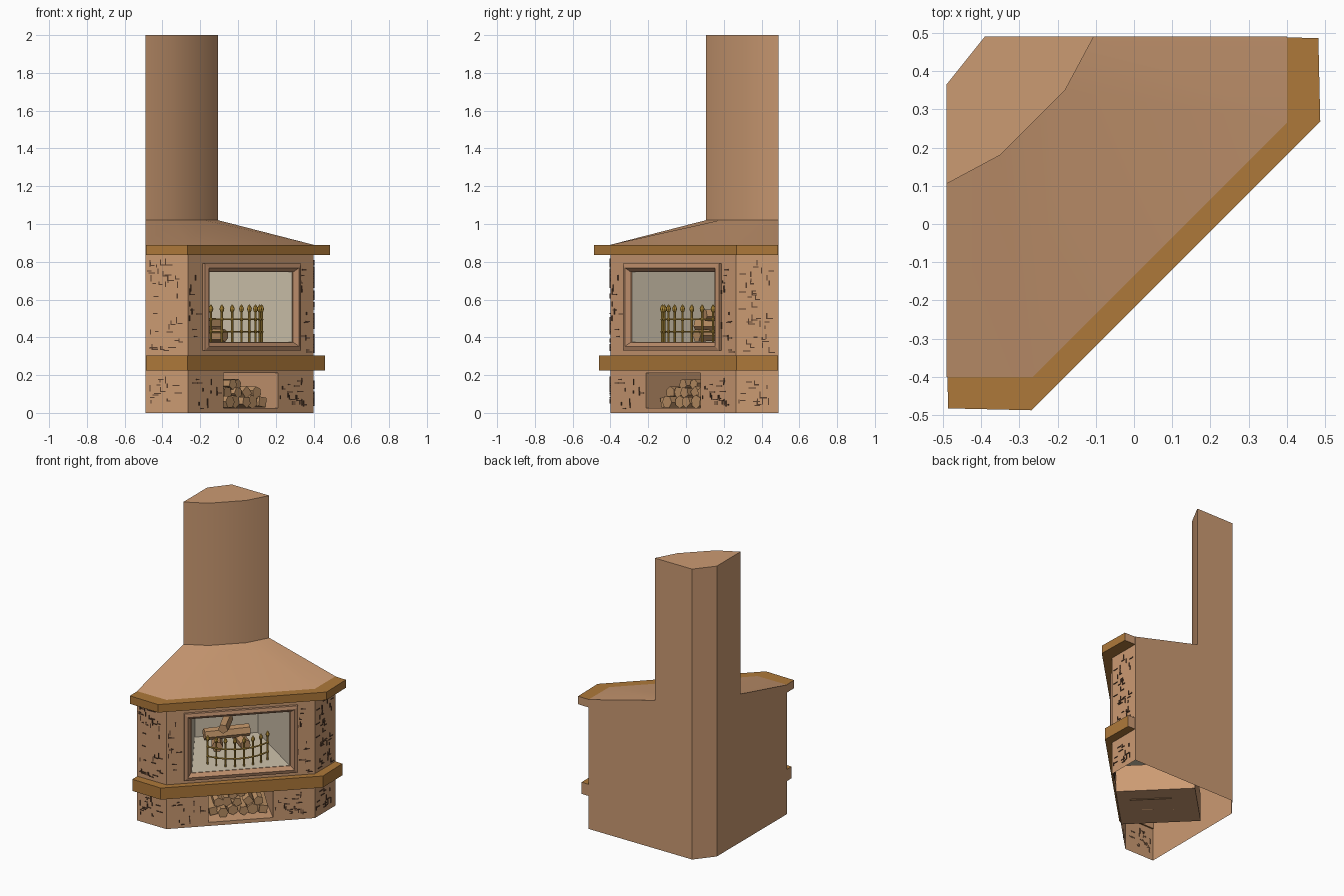
import bpy, math, random
from mathutils import Vector

if "Cube" in bpy.data.objects:
    bpy.data.objects.remove(bpy.data.objects["Cube"])

random.seed(4)
R2 = math.sqrt(2)
FACE = -0.0955            # depth of the diagonal front


def mat(name, rgb):
    m = bpy.data.materials.new(name)
    m.diffuse_color = (*rgb, 1)
    m.use_nodes = True
    m.node_tree.nodes["Principled BSDF"].inputs["Base Color"].default_value = m.diffuse_color
    return m


TAN = mat("tan_plaster", (0.60, 0.325, 0.17))
WOOD = mat("mantel_wood", (0.42, 0.19, 0.042))
FRAME = mat("frame_brown", (0.50, 0.265, 0.145))
CRACK = mat("dark_mortar", (0.10, 0.05, 0.028))
LINING = mat("beige_lining", (0.62, 0.54, 0.41))
LOG = mat("log_brown", (0.50, 0.28, 0.13))
GOLD = mat("gold", (0.55, 0.33, 0.05))


def P(t, s, z):
    """Along the diagonal front (t), depth towards the corner (s), height."""
    return Vector(((t - s) / R2, (t + s) / R2, z))


def mesh(name, verts, faces, *mats):
    me = bpy.data.meshes.new(name)
    me.from_pydata([tuple(v) for v in verts], [], faces)
    for m in mats:
        me.materials.append(m)
    me.update()
    ob = bpy.data.objects.new(name, me)
    bpy.context.collection.objects.link(ob)
    return ob


def loft(rings, skip=()):
    n = len(rings[0])
    verts = [v for r in rings for v in r]
    faces = []
    for k in range(len(rings) - 1):
        for i in range(n):
            if (k, i) not in skip:
                j = (i + 1) % n
                faces.append((k * n + i, k * n + j, (k + 1) * n + j, (k + 1) * n + i))
    return verts, faces


class Parts:
    """Collects many small solids into one mesh."""
    def __init__(self):
        self.v, self.f = [], []

    def add(self, v, f):
        o = len(self.v)
        self.v += v
        self.f += [tuple(i + o for i in q) for q in f]

    def tube(self, a, b, radii, sides, twist=0.0):
        a, b = Vector(a), Vector(b)
        d = (b - a).normalized()
        u = d.cross(Vector((0, 0, 1)) if abs(d.z) < 0.9 else Vector((1, 0, 0))).normalized()
        w = d.cross(u)
        rings = []
        for k, r in enumerate(radii):
            c = a.lerp(b, k / (len(radii) - 1))
            rings.append([c + (u * math.cos(x) + w * math.sin(x)) * r for x in
                          (twist + 2 * math.pi * i / sides for i in range(sides))])
        v, f = loft(rings)
        f += [tuple(range(sides))[::-1], tuple(range(len(v) - sides, len(v)))]
        self.add(v, f)

    def build(self, name, m):
        return mesh(name, self.v, self.f, m)


# Plaster shell: walls, sloping hood and corner chimney
BODY = [(-.49, -.4), (-.265, -.4), (.4, .265), (.4, .49), (-.39, .49), (-.49, .365)]
FLUE = [(-.49, .105), (-.35, .18), (-.18, .35), (-.105, .49), (-.39, .49), (-.49, .365)]
rings = [[(x, y, z) for x, y in pl] for pl, z in ((BODY, 0), (BODY, .89), (FLUE, 1.02), (FLUE, 2))]
v, f = loft(rings, skip={(0, 1)})
f.append(tuple(range(18, 24)))
shell = mesh("fireplace_shell", v, f, TAN)
for p in shell.data.polygons:   # soften the rounded chimney front
    c = p.center
    p.use_smooth = 1.1 < c.z < 1.9
shell.select_set(True)
bpy.context.view_layer.objects.active = shell
bpy.ops.object.shade_smooth_by_angle(angle=math.radians(20))

# Diagonal front wall with two openings
T = [-.4702, -.31, -.205, .205, .31, .4702]
Z = [0, .025, .21, .375, .745, .89]
v = [P(t, FACE, z) for z in Z for t in T]
f = []
for r in range(5):
    for c in range(5):
        hole = (r == 1 and c == 2) or (r == 3 and 1 <= c <= 3)
        if not hole:
            a = r * 6 + c
            f.append((a, a + 1, a + 7, a + 6))
mesh("front_wall", v, f, TAN)


def cavity(name, hw0, hw1, z0, z1, z1_back, s1, m):
    """Open-fronted box running back from the diagonal front."""
    v = [P(sx * hw, s, z) for hw, s, zt in ((hw0, FACE, z1), (hw1, s1, z1_back))
         for sx, z in ((-1, z0), (1, z0), (1, zt), (-1, zt))]
    mesh(name, v, [(0, 1, 5, 4), (1, 2, 6, 5), (2, 3, 7, 6), (3, 0, 4, 7), (4, 5, 6, 7)], m)


cavity("log_niche", .205, .205, .025, .21, .21, .40, TAN)
cavity("firebox_lining", .31, .20, .375, .745, .745, .42, LINING)

# Moulded frame around the firebox
loops = [(.36, 0), (.36, -.018), (.338, -.024), (.318, -.004), (.31, .01)]
rings = [[P(sx * h, FACE + d, .56 + sz * (h - .13 + .0 if h > .311 else .185))
          for sx, sz in ((-1, -1), (1, -1), (1, 1), (-1, 1))] for h, d in loops]
v, f = loft(rings)
mesh("firebox_frame", v, f, FRAME)


# Mantel and shelf bands: wrap the three front sides, plaster on the back edges
def band(name, off, z0, z1):
    o = off
    outer = [(-.486, -.4 - o + .005), (-.265 - o * .03, -.4 - o), (.4 + o, .265 + o * .03),
             (.4 + o - .005, .486)]
    inner = [(.39, .488), (.39, .269), (-.269, -.39), (-.488, -.39)]
    pl = outer + inner
    v, f = loft([[(x, y, z) for x, y in pl] for z in (z0, z1)])
    for a, b, c, d in ((0, 1, 6, 7), (1, 2, 5, 6), (2, 3, 4, 5)):
        f += [(d, c, b, a), (a + 8, b + 8, c + 8, d + 8)]
    ob = mesh(name, v, f, WOOD, TAN)
    for p in ob.data.polygons:
        p.material_index = int(p.normal.y > .9 or p.normal.x < -.9)


band("mantel", .087, .835, .89)
band("lower_shelf", .06, .225, .305)

# Mortar cracks: thin plates scattered over the three stone faces
cracks = Parts()


def plate(o, d, n, u0, u1, z0, z1):
    pts = [o + d * u + n * h + Vector((0, 0, z)) for h in (-.002, .004)
           for u, z in ((u0, z0), (u1, z0), (u1, z1), (u0, z1))]
    v, f = loft([pts[:4], pts[4:]])
    cracks.add(v, f + [(4, 5, 6, 7)])


def stone_face(a, b, blocked):
    a, b = Vector((*a, 0)), Vector((*b, 0))
    w = (b - a).length
    d = (b - a) / w
    n = Vector((d.y, -d.x, 0))
    for z0, z1 in ((.015, .215), (.315, .825)):
        for _ in range(int(w * (z1 - z0) * 330)):
            ln, th = random.uniform(.018, .042), .0055
            u, z = random.uniform(.008, w - .05), random.uniform(z0, z1 - .04)
            if any(p - .045 < u < q and r - .042 < z < t for p, q, r, t in blocked):
                continue
            kind = random.random()
            if kind < .65:
                plate(a, d, n, u, u + ln, z, z + th)
            if kind > .4:
                plate(a, d, n, u, u + th, z, z + ln * .9)


stone_face(BODY[0], BODY[1], [])
stone_face(BODY[1], BODY[2], [(.11, .83, .335, .785), (.265, .675, .02, .21)])
stone_face(BODY[2], BODY[3], [])
cracks.build("mortar_cracks", CRACK)

# Curved fire guard with spear-topped posts
guard = Parts()
rad, mid, half = .293, .236, .705


def arc(k, z):
    x = -half + 2 * half * k
    return P(rad * math.sin(x), mid - rad * math.cos(x), z)


for i in range(8):
    guard.tube(arc(i / 7, .375), arc(i / 7, .54), [.006] * 2, 8)
    guard.tube(arc(i / 7, .528), arc(i / 7, .574), [.004, .010, .013, .009, .002], 8)
    for z in (.43, .495):
        guard.tube(arc(i / 7, z - .009), arc(i / 7, z + .009), [.006, .010, .006], 8)
for z in (.43, .495):
    for i in range(14):
        guard.tube(arc(i / 14, z), arc((i + 1) / 14, z), [.005] * 2, 6)
guard.build("fire_guard", GOLD)

# Logs burning in the firebox
fire = Parts()
fire.tube(P(-.10, .18, .41), P(-.07, .36, .41), [.036, .034], 6)
fire.tube(P(.08, .18, .41), P(.05, .36, .41), [.035, .036], 6, .4)
fire.tube(P(-.17, .26, .465), P(.12, .28, .465), [.038, .04], 6, .2)
fire.tube(P(-.06, .20, .52), P(.0, .36, .525), [.033, .035], 5, .3)
fire.build("fire_logs", LOG)

# Split logs stacked in the niche
stack = Parts()
for row, (n, z, r) in enumerate(((6, .058, .036), (5, .108, .034), (2, .152, .03))):
    for i in range(n):
        t = (i - (n - 1) / 2) * .064 + random.uniform(-.006, .006)
        rr = r * random.uniform(.88, 1.05)
        s = random.uniform(-.05, .0) + row * .015
        stack.tube(P(t, s, z), P(t + random.uniform(-.02, .02), s + .26, z),
                   [rr, rr], random.choice((4, 5, 6)), random.uniform(0, 3))
stack.build("stacked_logs", LOG)
